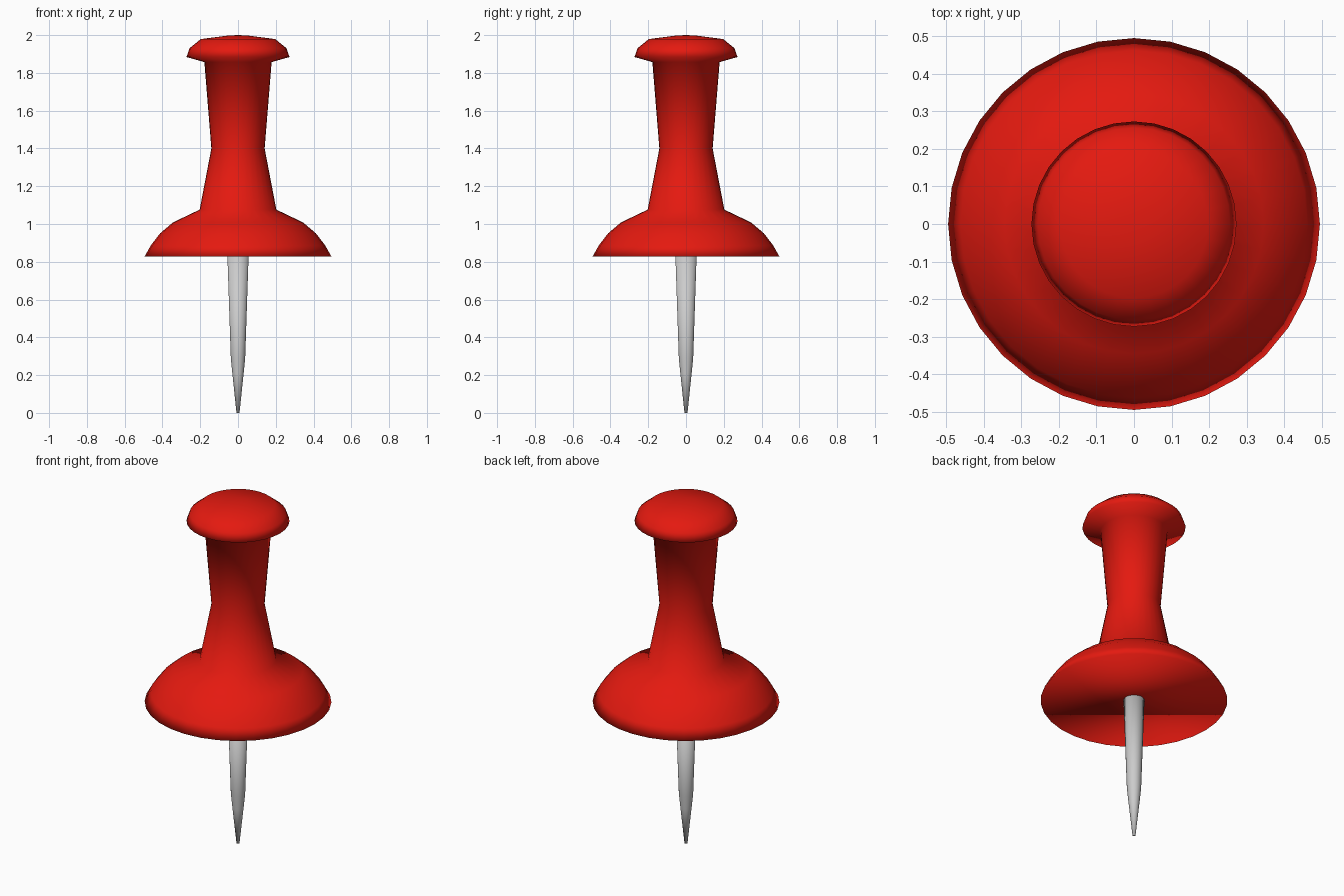
import bpy, bmesh, math

if "Cube" in bpy.data.objects:
    bpy.data.objects.remove(bpy.data.objects["Cube"])

SIDES = 32


def lathe(name, profile, tip=None, close_top=True, color=None, sides=SIDES):
    """Spin a (radius, z) profile, listed bottom to top, around the z axis."""
    bm = bmesh.new()
    rings = []
    for r, z in profile:
        rings.append([bm.verts.new((r * math.cos(2 * math.pi * i / sides),
                                    r * math.sin(2 * math.pi * i / sides), z))
                      for i in range(sides)])
    for a, b in zip(rings, rings[1:]):
        for i in range(sides):
            j = (i + 1) % sides
            bm.faces.new((a[i], a[j], b[j], b[i]))
    bm.faces.new(rings[0][::-1])
    if tip is not None:
        top = bm.verts.new((0, 0, tip))
        for i in range(sides):
            bm.faces.new((rings[-1][i], rings[-1][(i + 1) % sides], top))
    elif close_top:
        bm.faces.new(rings[-1])
    for f in bm.faces:
        f.smooth = True
    mesh = bpy.data.meshes.new(name)
    bm.to_mesh(mesh)
    bm.free()
    obj = bpy.data.objects.new(name, mesh)
    bpy.context.collection.objects.link(obj)
    if color:
        mat = bpy.data.materials.new(name + "_color")
        mat.diffuse_color = color
        mat.use_nodes = True
        mat.node_tree.nodes["Principled BSDF"].inputs["Base Color"].default_value = mat.diffuse_color
        mesh.materials.append(mat)
    return obj


# Plastic handle: domed flange, waisted grip and mushroom head
lathe("handle",
      [(0.495, 0.827), (0.462, 0.886), (0.413, 0.95), (0.345, 1.008),
       (0.203, 1.076), (0.141, 1.40), (0.178, 1.857), (0.273, 1.884),
       (0.256, 1.931), (0.197, 1.979), (0.05, 1.998)],
      tip=2.0, color=(0.78, 0.01, 0.005, 1))

# Metal needle, tapering to a blunt point
lathe("needle", [(0.008, 0.0), (0.03, 0.21), (0.038, 0.29), (0.056, 0.83)])
